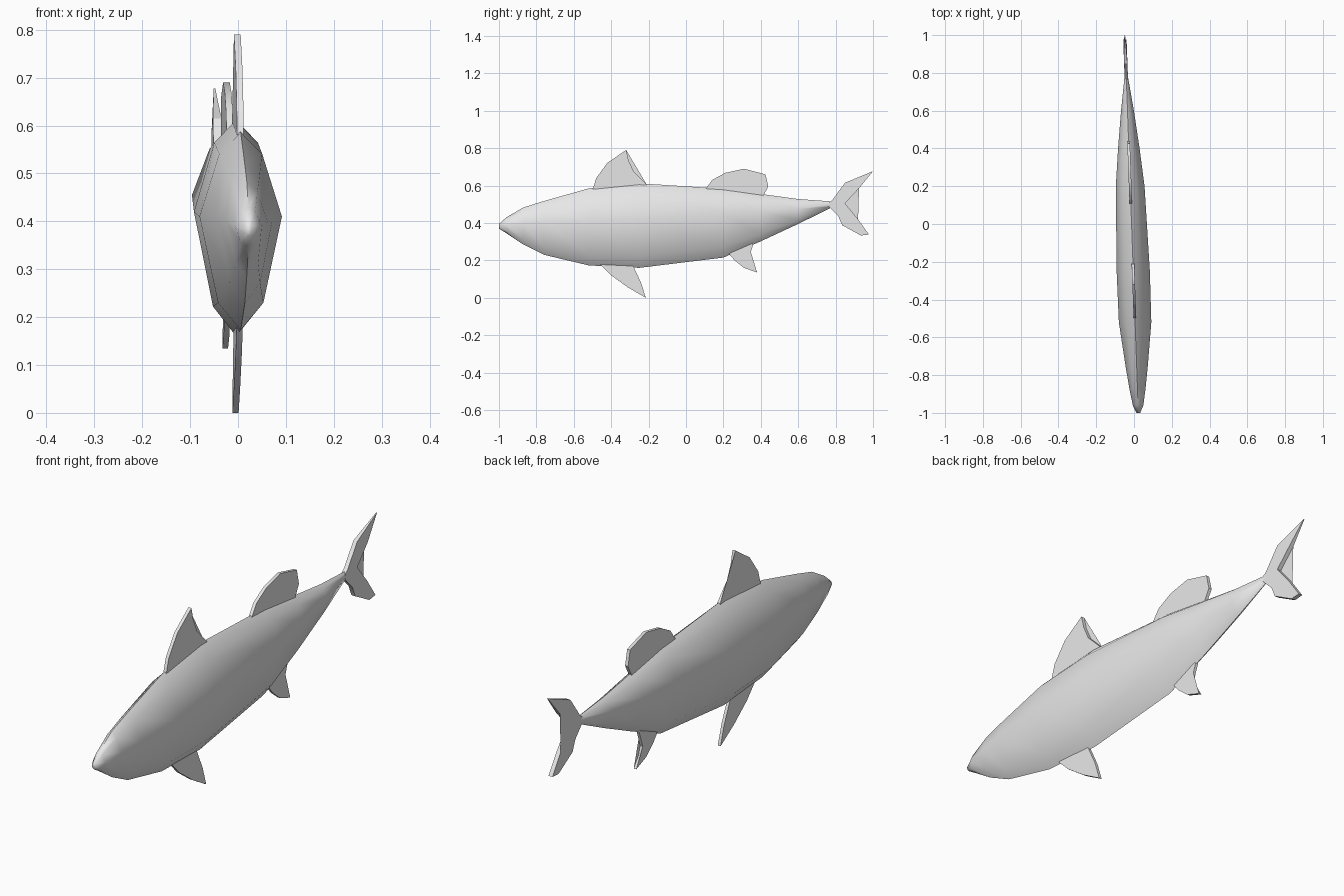
import bpy, bmesh, math

cube = bpy.data.objects.get("Cube")
if cube:
    bpy.data.objects.remove(cube, do_unlink=True)

grey = bpy.data.materials.new("plain grey")
grey.diffuse_color = (0.8, 0.8, 0.8, 1)
grey.use_nodes = True
grey.node_tree.nodes["Principled BSDF"].inputs["Base Color"].default_value = (0.8, 0.8, 0.8, 1)


def spine_x(y):
    """The fish is turned slightly, so its centre line drifts sideways."""
    return -0.013 - 0.036 * y


def finish(bm, name, angle):
    bmesh.ops.recalc_face_normals(bm, faces=bm.faces)
    mesh = bpy.data.meshes.new(name)
    bm.to_mesh(mesh)
    bm.free()
    mesh.materials.append(grey)
    obj = bpy.data.objects.new(name, mesh)
    bpy.context.collection.objects.link(obj)
    bpy.ops.object.select_all(action='DESELECT')
    obj.select_set(True)
    bpy.context.view_layer.objects.active = obj
    bpy.ops.object.shade_smooth_by_angle(angle=math.radians(angle))
    return obj


# Body: eight-sided rings lofted from nose to tail root
# (y, top, widest height, bottom, half width)
stations = [
    (-1.0, 0.395, 0.383, 0.37, 0.010),
    (-0.96, 0.43, 0.39, 0.345, 0.028),
    (-0.87, 0.483, 0.40, 0.285, 0.043),
    (-0.76, 0.517, 0.405, 0.23, 0.058),
    (-0.52, 0.585, 0.41, 0.173, 0.086),
    (-0.25, 0.612, 0.42, 0.16, 0.088),
    (0.2, 0.583, 0.455, 0.215, 0.076),
    (0.4, 0.555, 0.46, 0.302, 0.057),
    (0.6, 0.528, 0.475, 0.395, 0.034),
    (0.78, 0.515, 0.50, 0.483, 0.009),
]
# Ring shape: (width share, height share above or below the widest line)
ring_shape = [(0, 1), (0.52, 0.75), (1, 0), (0.55, -0.76),
              (0, -1), (-0.55, -0.76), (-1, 0), (-0.52, 0.75)]


def build_body():
    bm = bmesh.new()
    rings = []
    for y, top, mid, bottom, half in stations:
        ring = []
        for w, h in ring_shape:
            z = mid + h * ((top - mid) if h > 0 else (mid - bottom))
            ring.append(bm.verts.new((spine_x(y) + w * half, y, z)))
        rings.append(ring)
    for a, b in zip(rings, rings[1:]):
        for i in range(len(a)):
            j = (i + 1) % len(a)
            bm.faces.new((a[i], a[j], b[j], b[i]))
    bm.faces.new(rings[0])
    bm.faces.new(rings[-1])
    finish(bm, "body", 70)


# Fins: thin plates from a side outline, following the centre line
def build_fin(name, outline, thickness, taper_tip=None):
    bm = bmesh.new()
    sides = []
    for s in (-1, 1):
        sides.append([])
        for i, (y, z) in enumerate(outline):
            half = thickness / 2 * (0.2 if i == taper_tip else 1)
            sides[-1].append(bm.verts.new((spine_x(y) + s * half, y, z)))
    for side in sides:
        bm.faces.new(side)
    for i in range(len(outline)):
        j = (i + 1) % len(outline)
        bm.faces.new((sides[0][i], sides[0][j], sides[1][j], sides[1][i]))
    caps = [f for f in bm.faces if len(f.verts) > 4]
    bmesh.ops.triangulate(bm, faces=caps)
    finish(bm, name, 30)


build_body()
build_fin("front_dorsal_fin", [
    (-0.5, 0.575), (-0.48, 0.64), (-0.42, 0.722), (-0.32, 0.79),
    (-0.307, 0.735), (-0.28, 0.675), (-0.21, 0.605), (-0.3, 0.57)], 0.014)
build_fin("rear_dorsal_fin", [
    (0.1, 0.575), (0.14, 0.63), (0.21, 0.668), (0.31, 0.69),
    (0.425, 0.66), (0.44, 0.595), (0.41, 0.54)], 0.014)
build_fin("pelvic_fin", [
    (-0.46, 0.18), (-0.4, 0.12), (-0.31, 0.055), (-0.215, 0.0),
    (-0.24, 0.08), (-0.28, 0.165), (-0.3, 0.2)], 0.013)
build_fin("anal_fin", [
    (0.23, 0.235), (0.26, 0.2), (0.31, 0.16), (0.38, 0.135),
    (0.345, 0.18), (0.335, 0.215), (0.36, 0.285), (0.33, 0.3)], 0.012)
build_fin("tail_fin", [
    (0.765, 0.51), (0.78, 0.52), (0.85, 0.615), (1.0, 0.677), (0.925, 0.585),
    (0.85, 0.505), (0.92, 0.42), (0.978, 0.338), (0.935, 0.333),
    (0.835, 0.388), (0.815, 0.435), (0.765, 0.485)], 0.018, taper_tip=3)
